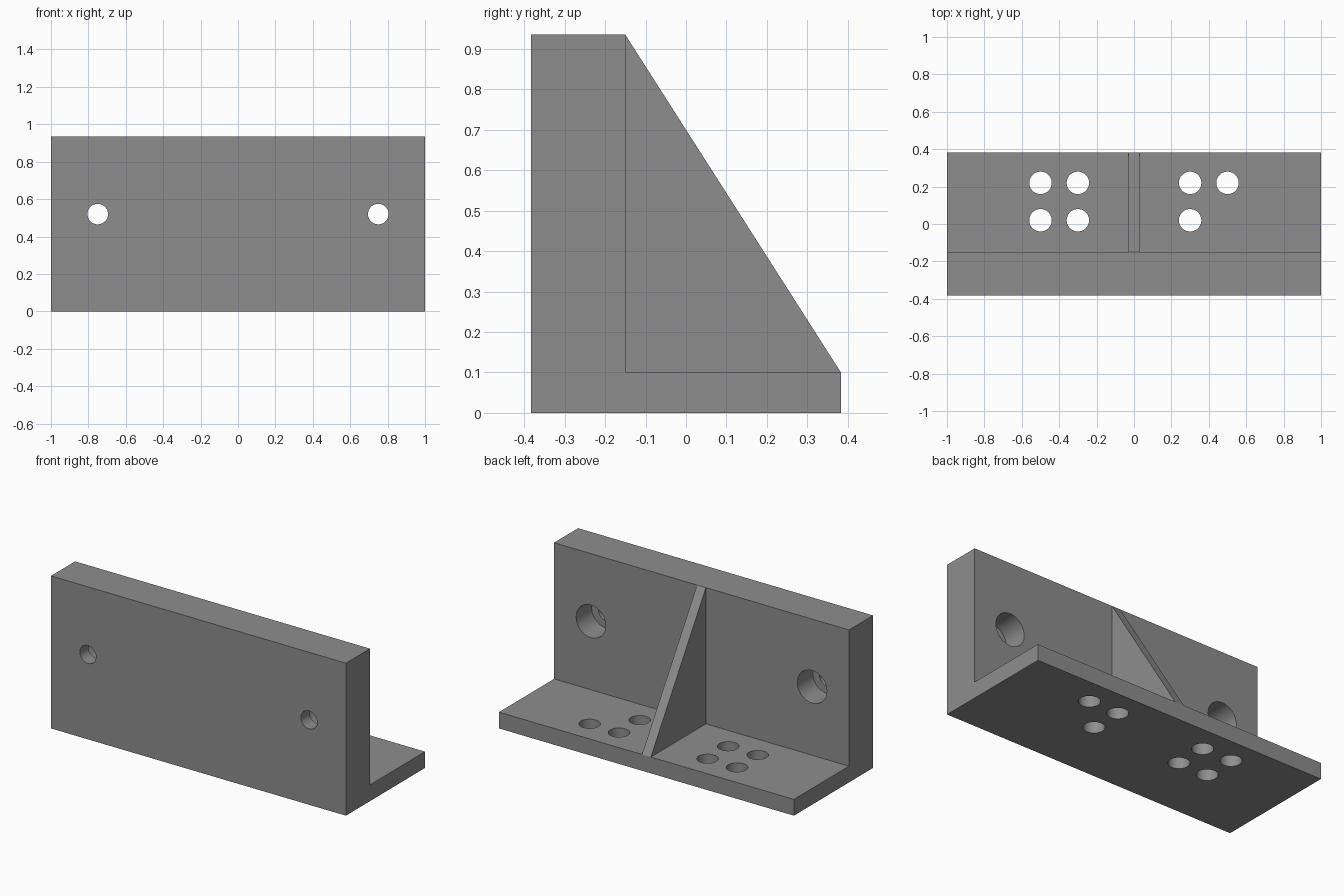
import bpy, bmesh, math
from mathutils import Vector

if "Cube" in bpy.data.objects:
    bpy.data.objects.remove(bpy.data.objects["Cube"])

WIDTH = 2.0
FRONT, BACK, WALL_BACK = -0.383, 0.383, -0.15
TOP, BASE_TOP = 0.935, 0.10

grey = bpy.data.materials.new("plain grey")
grey.diffuse_color = (0.27, 0.27, 0.27, 1)
grey.use_nodes = True
grey.node_tree.nodes["Principled BSDF"].inputs["Base Color"].default_value = grey.diffuse_color


def extrude_profile(name, profile, width):
    """Solid from a (y, z) profile, extruded along x about the centre."""
    bm = bmesh.new()
    face = bm.faces.new([bm.verts.new((-width / 2, y, z)) for y, z in profile])
    new = bmesh.ops.extrude_face_region(bm, geom=[face])["geom"]
    verts = [v for v in new if isinstance(v, bmesh.types.BMVert)]
    bmesh.ops.translate(bm, vec=(width, 0, 0), verts=verts)
    bmesh.ops.recalc_face_normals(bm, faces=bm.faces)
    mesh = bpy.data.meshes.new(name)
    bm.to_mesh(mesh)
    bm.free()
    mesh.materials.append(grey)
    obj = bpy.data.objects.new(name, mesh)
    bpy.context.collection.objects.link(obj)
    return obj


def drill(target, start, end, radius):
    """Cut a round hole between two points."""
    a, b = Vector(start), Vector(end)
    axis = b - a
    bpy.ops.mesh.primitive_cylinder_add(
        vertices=48, radius=radius, depth=axis.length, location=(a + b) / 2,
        rotation=axis.to_track_quat('Z', 'Y').to_euler())
    cutter = bpy.context.object
    cutter.name = "hole_cutter"
    cutter.hide_render = True
    cutter.data.materials.append(grey)
    mod = target.modifiers.new("hole", 'BOOLEAN')
    mod.operation, mod.solver, mod.object = 'DIFFERENCE', 'EXACT', cutter
    bpy.context.view_layer.objects.active = target
    bpy.ops.object.modifier_apply(modifier=mod.name)
    bpy.data.objects.remove(cutter, do_unlink=True)


# L-shaped body: thick upright wall and thin base flange
bracket = extrude_profile("angle_bracket", [
    (FRONT, 0), (BACK, 0), (BACK, BASE_TOP),
    (WALL_BACK, BASE_TOP), (WALL_BACK, TOP), (FRONT, TOP)], WIDTH)

# Counterbored bolt holes through the wall
for x in (-0.75, 0.75):
    drill(bracket, (x, FRONT - 0.1, 0.52), (x, WALL_BACK + 0.1, 0.52), 0.055)
    drill(bracket, (x, WALL_BACK - 0.15, 0.52), (x, WALL_BACK + 0.1, 0.52), 0.10)

# Holes through the base flange: four on the left, three on the right
for x, y in [(-0.5, 0.22), (-0.3, 0.22), (-0.5, 0.02), (-0.3, 0.02),
             (0.3, 0.22), (0.5, 0.22), (0.3, 0.02)]:
    drill(bracket, (x, y, -0.1), (x, y, BASE_TOP + 0.1), 0.06)

# Triangular stiffening rib
rib = extrude_profile("stiffening_rib", [
    (WALL_BACK, BASE_TOP), (BACK, BASE_TOP), (WALL_BACK, TOP)], 0.06)

# Smooth hole walls, sharp edges elsewhere
bpy.ops.object.select_all(action='DESELECT')
bracket.select_set(True)
bpy.context.view_layer.objects.active = bracket
bpy.ops.object.shade_smooth_by_angle(angle=math.radians(30))
